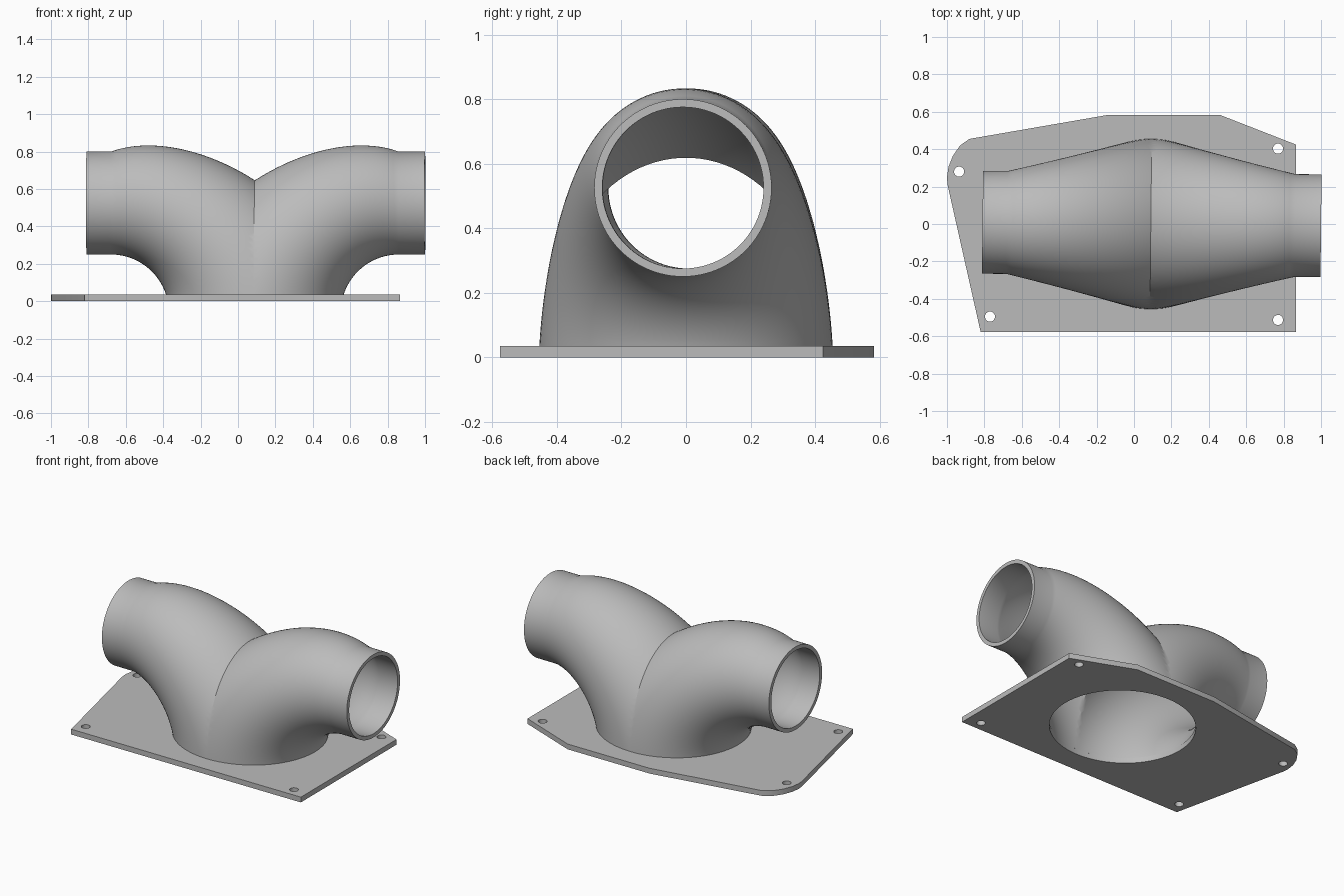
import bpy, bmesh, math
from mathutils import Vector, Matrix

cube = bpy.data.objects.get("Cube")
if cube:
    bpy.data.objects.remove(cube, do_unlink=True)

GREY = (0.5, 0.5, 0.5, 1)
MID = 0.09        # x of the seam between the two elbows
PLATE = 0.035     # plate thickness
WALL = 0.025      # tube wall
SEG, STEPS = 96, 40

metal = bpy.data.materials.new("grey metal")
metal.use_nodes = True
metal.diffuse_color = GREY
metal.node_tree.nodes["Principled BSDF"].inputs["Base Color"].default_value = GREY


def finish(obj):
    obj.data.materials.clear()
    obj.data.materials.append(metal)
    bpy.ops.object.select_all(action='DESELECT')
    obj.select_set(True)
    bpy.context.view_layer.objects.active = obj
    bpy.ops.object.shade_smooth_by_angle(angle=math.radians(30))


def bezier(points, t):
    a, b, c, d = (Vector(p) for p in points)
    s = 1 - t
    return a * s**3 + b * 3 * s * s * t + c * 3 * s * t * t + d * t**3


# Elbow sections: outer bend, inner bend and half width at each step
OUTER = [(-0.38, PLATE), (-0.25, 0.57), (0.45, 0.95), (0.86, 0.80)]
sections = []
for i in range(STEPS + 1):
    t = i / STEPS
    top = bezier(OUTER, t)
    a = math.radians(162 - 72 * t)
    low = Vector((0.86 + 0.31 * math.cos(a), -0.06 + 0.31 * math.sin(a)))
    if i == 0:
        low.y = PLATE
    centre = (top + low) / 2
    sections.append((centre, (top - low) / 2, 0.455 - 0.234 * (centre.x - MID)))
centre, half, width = sections[-1]
sections.append((centre + Vector((0.14, 0)), half, width))      # straight cuff


def ring(bm, section, inset):
    centre, half, width = section
    half = half.normalized() * (half.length - inset)
    verts = []
    for k in range(SEG):
        a = math.tau * k / SEG
        p = centre + half * math.cos(a)
        verts.append(bm.verts.new((p.x, (width - inset) * math.sin(a), p.y)))
    return verts


# Twin elbow tube: one hollow half, trimmed at the seam and mirrored
bm = bmesh.new()
rings = [ring(bm, s, 0) for s in sections]
rings += [ring(bm, s, WALL) for s in reversed(sections)]
for r, q in zip(rings, rings[1:] + rings[:1]):
    for k in range(SEG):
        n = (k + 1) % SEG
        bm.faces.new((r[k], r[n], q[n], q[k]))
bmesh.ops.bisect_plane(bm, geom=bm.verts[:] + bm.edges[:] + bm.faces[:], dist=1e-5,
                       plane_co=(MID, 0, 0), plane_no=(1, 0, 0), clear_inner=True)
copy = bmesh.ops.duplicate(bm, geom=bm.verts[:] + bm.edges[:] + bm.faces[:])["geom"]
copied = [g for g in copy if isinstance(g, bmesh.types.BMVert)]
for v in copied:
    v.co.x = max(2 * MID - v.co.x, -0.81)
bmesh.ops.reverse_faces(bm, faces=[g for g in copy if isinstance(g, bmesh.types.BMFace)])
bmesh.ops.remove_doubles(bm, verts=bm.verts[:], dist=1e-4)
bmesh.ops.recalc_face_normals(bm, faces=bm.faces[:])
# The tube is turned very slightly on its plate
bmesh.ops.rotate(bm, verts=bm.verts[:], cent=(MID, 0, 0),
                 matrix=Matrix.Rotation(math.radians(-0.6), 3, 'Z'))
mesh = bpy.data.meshes.new("twin_elbow_tube")
bm.to_mesh(mesh)
bm.free()
tube = bpy.data.objects.new("twin_elbow_tube", mesh)
bpy.context.collection.objects.link(tube)
finish(tube)

# Mounting plate: filled outline with a large port and four bolt holes
outline = [(-0.82, -0.577), (0.865, -0.577), (0.865, 0.425), (0.46, 0.583),
           (-0.14, 0.583), (-0.88, 0.455), (-0.93, 0.42), (-0.968, 0.365),
           (-0.992, 0.305), (-1.0, 0.25), (-0.997, 0.21)]


def ellipse(x, y, rx, ry, n):
    return [(x + rx * math.cos(math.tau * k / n), y + ry * math.sin(math.tau * k / n))
            for k in range(n)]


loops = [outline, ellipse(MID, 0, 0.4725 - WALL, 0.455 - WALL, SEG)]
for x, y in [(-0.935, 0.28), (-0.77, -0.495), (0.77, -0.513), (0.77, 0.403)]:
    loops.append(ellipse(x, y, 0.027, 0.027, 24))
curve = bpy.data.curves.new("mounting_plate", 'CURVE')
curve.dimensions = '2D'
curve.fill_mode = 'BOTH'
curve.extrude = PLATE / 2
for loop in loops:
    spline = curve.splines.new('POLY')
    spline.points.add(len(loop) - 1)
    for point, (x, y) in zip(spline.points, loop):
        point.co = (x, y, 0, 1)
    spline.use_cyclic_u = True
plate = bpy.data.objects.new("mounting_plate", curve)
plate.location.z = PLATE / 2
bpy.context.collection.objects.link(plate)
bpy.ops.object.select_all(action='DESELECT')
plate.select_set(True)
bpy.context.view_layer.objects.active = plate
bpy.ops.object.convert(target='MESH')
plate = bpy.context.view_layer.objects.active
bm = bmesh.new()
bm.from_mesh(plate.data)
bmesh.ops.remove_doubles(bm, verts=bm.verts[:], dist=1e-5)
bmesh.ops.recalc_face_normals(bm, faces=bm.faces[:])
bm.to_mesh(plate.data)
bm.free()
finish(plate)
